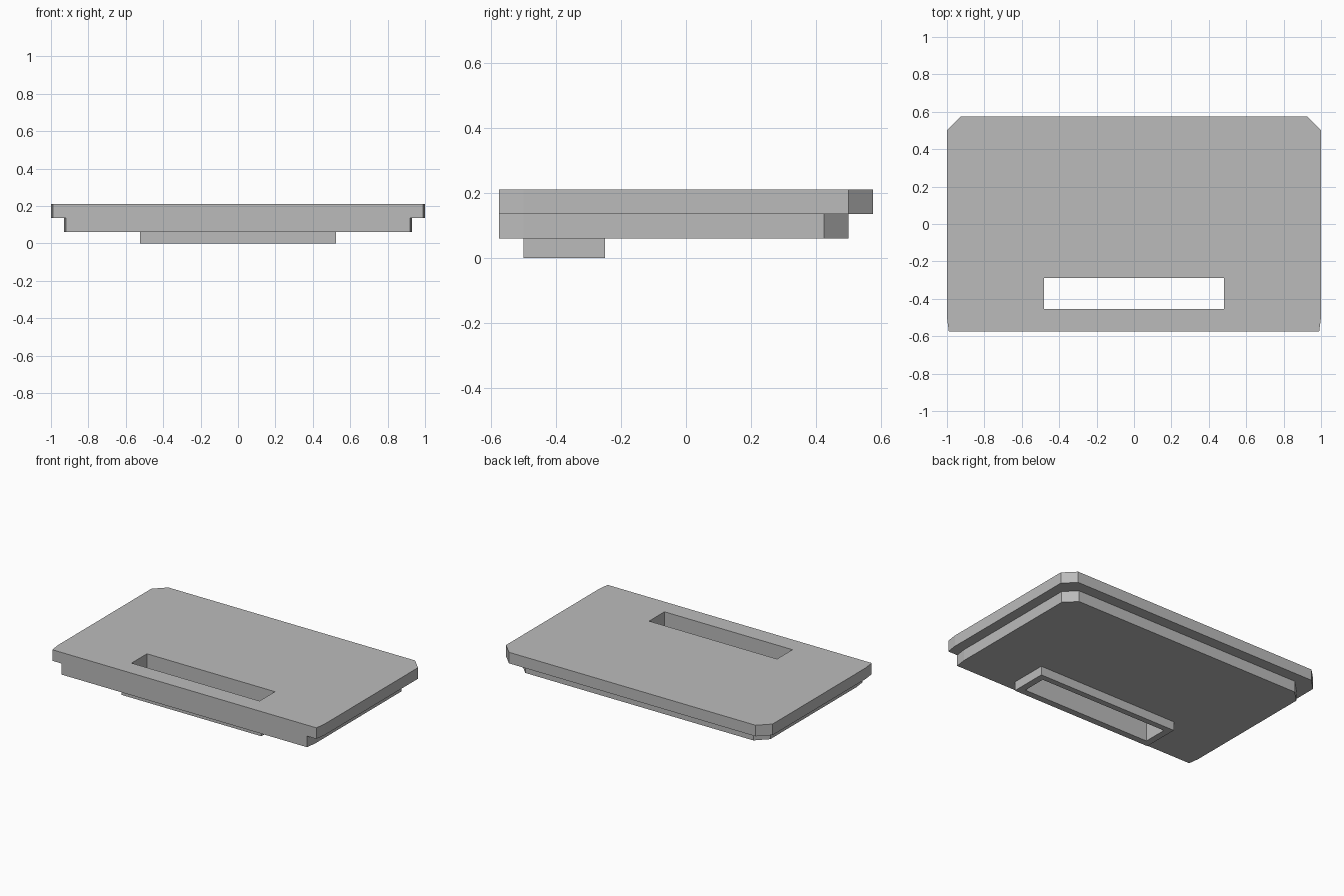
import bpy
import bmesh

default = bpy.data.objects.get("Cube")
if default:
    bpy.data.objects.remove(default, do_unlink=True)

GREY = (0.50, 0.50, 0.50, 1)
grey = bpy.data.materials.new("plain grey")
grey.use_nodes = True
grey.diffuse_color = GREY
grey.node_tree.nodes["Principled BSDF"].inputs["Base Color"].default_value = GREY


def prism(name, half_outline, z0, z1):
    """Mirror the +x half of an outline and extrude it upwards."""
    outline = half_outline + [(-x, y) for x, y in reversed(half_outline)]
    bm = bmesh.new()
    base = bm.faces.new([bm.verts.new((x, y, z0)) for x, y in outline])
    top = bmesh.ops.extrude_face_region(bm, geom=[base], use_keep_orig=True)["geom"]
    moved = [v for v in top if isinstance(v, bmesh.types.BMVert)]
    bmesh.ops.translate(bm, verts=moved, vec=(0, 0, z1 - z0))
    bmesh.ops.recalc_face_normals(bm, faces=bm.faces)
    mesh = bpy.data.meshes.new(name)
    bm.to_mesh(mesh)
    bm.free()
    mesh.materials.append(grey)
    obj = bpy.data.objects.new(name, mesh)
    bpy.context.collection.objects.link(obj)
    return obj


def plate_outline(half_width, front, back, chamfer=0.075):
    """Nearly square front corners, chamfered back corners."""
    return [(half_width - 0.01, front), (half_width, front + 0.075),
            (half_width, back - chamfer), (half_width - chamfer, back)]


# Stacked plates and the collar below them
parts = [
    prism("upper_plate", plate_outline(1.0, -0.575, 0.575), 0.135, 0.21),
    prism("lower_plate", plate_outline(0.93, -0.575, 0.5), 0.06, 0.135),
    prism("slot_collar", [(0.525, -0.5), (0.525, -0.25)], 0, 0.06),
]

# Slot running through every part
cutter = prism("slot_cutter", [(0.48, -0.455), (0.48, -0.29)], -0.1, 0.3)
cutter.hide_render = True
cutter.hide_viewport = True
cutter.display_type = 'WIRE'
for part in parts:
    cut = part.modifiers.new("slot", 'BOOLEAN')
    cut.operation = 'DIFFERENCE'
    cut.solver = 'EXACT'
    cut.object = cutter
